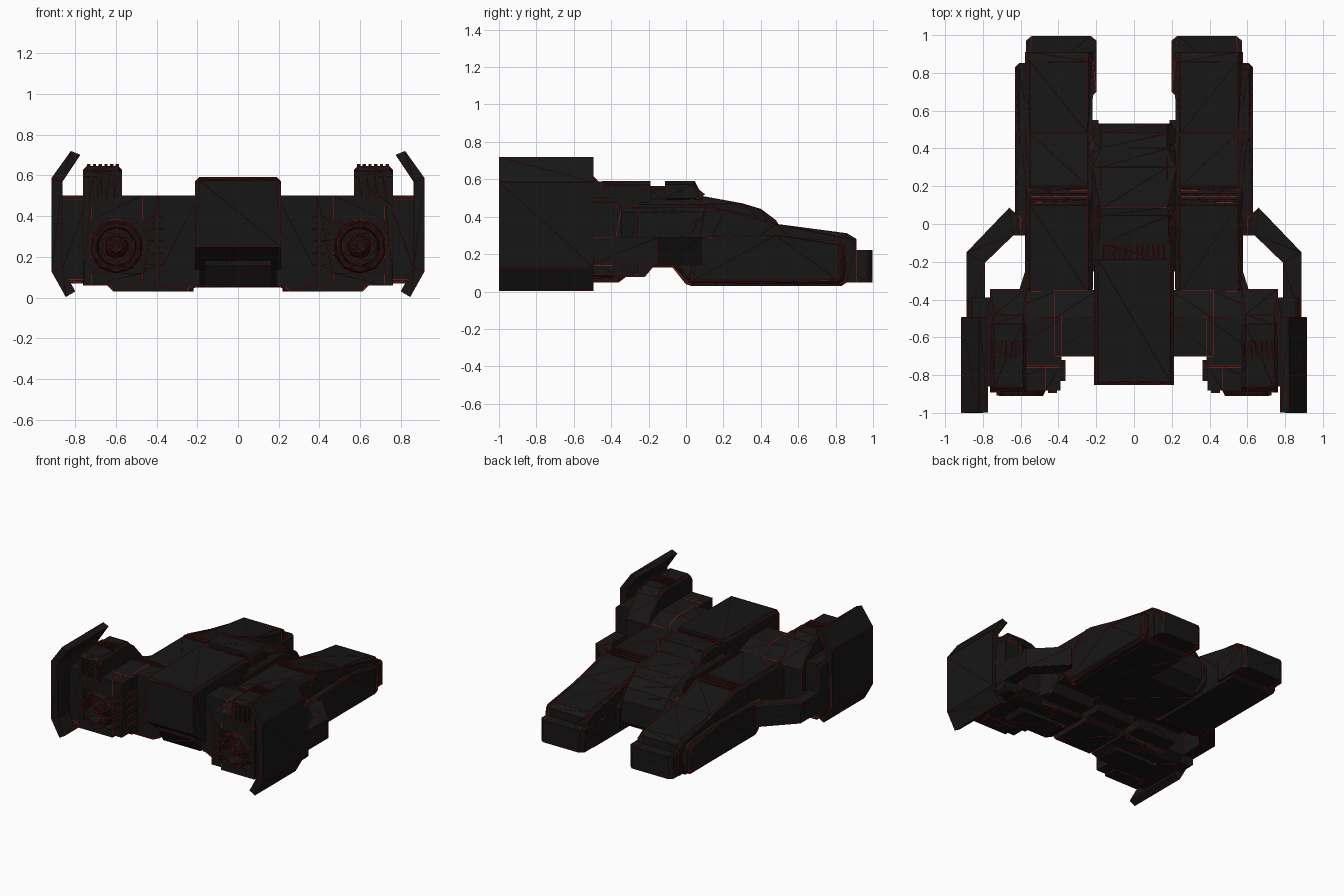
import bpy, bmesh, math
from mathutils import Vector

if "Cube" in bpy.data.objects:
    bpy.data.objects.remove(bpy.data.objects["Cube"])


def material(name, color):
    m = bpy.data.materials.new(name)
    m.diffuse_color = color
    m.use_nodes = True
    m.node_tree.nodes["Principled BSDF"].inputs["Base Color"].default_value = m.diffuse_color
    return m


BLACK = material("black_hull", (0.008, 0.008, 0.008, 1))
RED = material("red_edge", (0.5, 0.01, 0.01, 1))


def finish(name, bm, mirror):
    """Turn a bmesh into a mirrored object with thin red edge trim."""
    bmesh.ops.recalc_face_normals(bm, faces=bm.faces)
    me = bpy.data.meshes.new(name)
    bm.to_mesh(me)
    bm.free()
    me.materials.append(BLACK)
    me.materials.append(RED)
    ob = bpy.data.objects.new(name, me)
    bpy.context.collection.objects.link(ob)
    if mirror:
        mod = ob.modifiers.new("mirror", 'MIRROR')
        mod.use_mirror_merge = False
    ob.modifiers.new("triangles", 'TRIANGULATE')
    w = ob.modifiers.new("edge_trim", 'WIREFRAME')
    w.thickness = 0.004
    w.use_replace = False
    w.use_even_offset = False
    w.material_offset = 1
    return ob


def prism(name, axis, pts, a, b, mirror=True, bevel=0, pick=None):
    """Extrude a 2D profile along an axis; optionally chamfer picked edges."""
    place = {'x': lambda p, t: (t, p[0], p[1]),
             'y': lambda p, t: (p[0], t, p[1]),
             'z': lambda p, t: (p[0], p[1], t)}[axis]
    bm = bmesh.new()
    lo = [bm.verts.new(place(p, a)) for p in pts]
    hi = [bm.verts.new(place(p, b)) for p in pts]
    bm.faces.new(lo)
    bm.faces.new(hi)
    n = len(pts)
    for i in range(n):
        j = (i + 1) % n
        bm.faces.new((lo[i], lo[j], hi[j], hi[i]))
    if bevel:
        edges = [e for e in bm.edges if pick is None or
                 pick((e.verts[0].co + e.verts[1].co) / 2,
                      (e.verts[1].co - e.verts[0].co).normalized())]
        bmesh.ops.bevel(bm, geom=edges, offset=bevel, segments=1,
                        affect='EDGES', clamp_overlap=True)
    return finish(name, bm, mirror)


def box(name, x, y, z, mirror=True, bevel=0, pick=None):
    return prism(name, 'z', [(x[0], y[0]), (x[1], y[0]), (x[1], y[1]), (x[0], y[1])],
                 z[0], z[1], mirror, bevel, pick)


def lathe(name, center, profile, sides):
    """Spin an (radius, y) profile about a y-axis through center (x, z)."""
    bm = bmesh.new()
    rings = []
    for r, y in profile:
        rings.append([bm.verts.new((center[0] + r * math.cos(t), y, center[1] + r * math.sin(t)))
                      for t in [(i + 0.5) * math.tau / sides for i in range(sides)]])
    for p, q in zip(rings, rings[1:]):
        for i in range(sides):
            j = (i + 1) % sides
            bm.faces.new((p[i], p[j], q[j], q[i]))
    bm.faces.new(rings[-1])
    return finish(name, bm, True)


def lengthwise_upper(mid, d):
    return abs(d.x) < 0.1 and abs(d.y) > 0.3 and mid.z > 0.24


# forward prongs: main hull, outer armour, inner lip, cross ridge
prism("prong_hull", 'x', [(-0.36, 0.05), (-0.34, 0.08), (-0.22, 0.08), (-0.18, 0.14), (-0.08, 0.14),
                          (0.0, 0.04), (0.03, 0.03), (0.83, 0.03), (0.86, 0.05), (0.91, 0.05),
                          (0.91, 0.28), (0.86, 0.31), (0.48, 0.36), (0.2, 0.43), (0.1, 0.45), (-0.36, 0.45)],
      0.22, 0.575, bevel=0.025, pick=lengthwise_upper)
prism("prong_tip", 'z', [(0.2, 0.70), (0.23, 0.67), (0.54, 0.67), (0.57, 0.72), (0.57, 0.97),
                         (0.54, 0.995), (0.23, 0.995), (0.2, 0.97)], 0.05, 0.22)
prism("prong_outer_armour", 'x', [(-0.06, 0.13), (0.0, 0.06), (0.03, 0.04), (0.82, 0.04), (0.85, 0.07),
                                  (0.85, 0.24), (0.82, 0.27), (0.48, 0.30), (0.08, 0.29), (-0.06, 0.29)],
      0.55, 0.628, bevel=0.02, pick=lambda m, d: abs(d.x) < 0.1 and m.x > 0.6)
prism("prong_inner_armour", 'x', [(-0.06, 0.14), (0.0, 0.06), (0.5, 0.06), (0.55, 0.1),
                                  (0.55, 0.24), (0.4, 0.34), (-0.06, 0.34)], 0.19, 0.24)
for i in range(3):
    y = 0.115 + 0.03 * i
    z = 0.447 - 0.25 * max(0, y - 0.1)
    box("prong_ridge", (0.25, 0.55), (y, y + 0.014), (z - 0.03, z + 0.012))
prism("hull_root_flare", 'z', [(0.55, -0.22), (0.575, -0.25), (0.61, -0.36), (0.55, -0.36)], 0.09, 0.42)

# cockpit wedge between the prongs
prism("cockpit", 'x', [(-0.25, 0.13), (-0.06, 0.13), (0.02, 0.05), (0.42, 0.05), (0.53, 0.13),
                       (0.53, 0.30), (0.48, 0.38), (0.40, 0.44), (0.30, 0.47), (0.08, 0.51), (-0.25, 0.51)],
      -0.22, 0.22, False, 0.045, lengthwise_upper)
prism("cockpit_roof", 'x', [(-0.11, 0.48), (0.11, 0.48), (0.085, 0.51), (0.045, 0.59), (-0.11, 0.59)],
      -0.2, 0.2, False, 0.02, lengthwise_upper)
box("roof_vent_base", (-0.19, 0.19), (-0.2, -0.1), (0.48, 0.545), False)
for i in range(6):
    x = 0.012 + 0.028 * i
    box("roof_vent_slat", (x, x + 0.012), (-0.195, -0.1), (0.54, 0.562))

# central spine reaching back to the tail
prism("spine", 'x', [(-0.85, 0.25), (-0.85, 0.575), (-0.83, 0.585), (-0.19, 0.59), (-0.19, 0.13),
                     (-0.69, 0.13)], -0.21, 0.21, False, 0.02, lambda m, d: abs(d.x) < 0.1 and m.z > 0.5)
prism("spine_keel", 'x', [(-0.76, 0.16), (-0.69, 0.05), (-0.36, 0.05), (-0.32, 0.08), (-0.22, 0.08),
                          (-0.17, 0.14), (-0.17, 0.2), (-0.76, 0.2)], -0.16, 0.16, False)

# broad rear body
prism("rear_body", 'x', [(-0.70, 0.06), (-0.70, 0.5), (-0.5, 0.5), (-0.35, 0.45), (-0.35, 0.06)],
      0.19, 0.42)
prism("rear_belly_plate", 'y', [(0.2, 0.12), (0.2, 0.055), (0.25, 0.03), (0.61, 0.03), (0.65, 0.07), (0.65, 0.12)],
      -0.69, -0.5)

# engine blocks with a framed rear opening
prism("engine_block", 'x', [(-0.76, 0.06), (-0.76, 0.5), (-0.5, 0.5), (-0.345, 0.44), (-0.345, 0.10), (-0.42, 0.06)],
      0.385, 0.76)
for x, z in (((0.39, 0.47), (0.08, 0.5)), ((0.72, 0.76), (0.06, 0.5)),
             ((0.47, 0.72), (0.38, 0.5)), ((0.47, 0.72), (0.06, 0.12))):
    box("engine_frame", x, (-0.88, -0.75), z)
for i in range(5):
    z = 0.13 + 0.06 * i
    box("engine_side_rib", (0.365, 0.45), (-0.83, -0.72), (z, z + 0.03))
    box("engine_rear_rib", (0.41, 0.455), (-0.893, -0.87), (z, z + 0.03))
lathe("engine_nozzle", (0.597, 0.25), [(0.135, -0.76), (0.135, -0.88), (0.12, -0.91), (0.10, -0.91), (0.09, -0.82),
                                       (0.06, -0.82), (0.05, -0.87), (0.025, -0.895)], 10)

# raised pods over the engines
prism("engine_pod", 'x', [(-0.89, 0.45), (-0.89, 0.62), (-0.86, 0.645), (-0.53, 0.645), (-0.48, 0.60),
                          (-0.345, 0.45)], 0.57, 0.76, bevel=0.02,
      pick=lambda m, d: abs(d.x) < 0.1 and m.z > 0.61)
for i in range(6):
    x = 0.585 + 0.028 * i
    box("pod_vent_slat", (x, x + 0.014), (-0.71, -0.62), (0.63, 0.655))
for i in range(4):
    x = 0.59 + 0.04 * i
    box("pod_rear_rib", (x, x + 0.018), (-0.908, -0.88), (0.49, 0.6))

# side fins with inward tilted edges and their mounts
prism("side_fin", 'y', [(0.915, 0.13), (0.915, 0.585), (0.82, 0.718), (0.775, 0.70), (0.862, 0.57),
                        (0.862, 0.145), (0.80, 0.03), (0.845, 0.004)], -0.998, -0.495)
box("fin_mount", (0.74, 0.88), (-0.86, -0.39), (0.07, 0.5), bevel=0.02,
    pick=lambda m, d: abs(d.y) > 0.9)

# angled struts from the prongs to the fins
prism("strut", 'z', [(0.60, 0.03), (0.66, 0.085), (0.885, -0.15), (0.885, -0.52), (0.79, -0.52),
                     (0.79, -0.205), (0.64, -0.06), (0.60, -0.06)], 0.14, 0.29)
